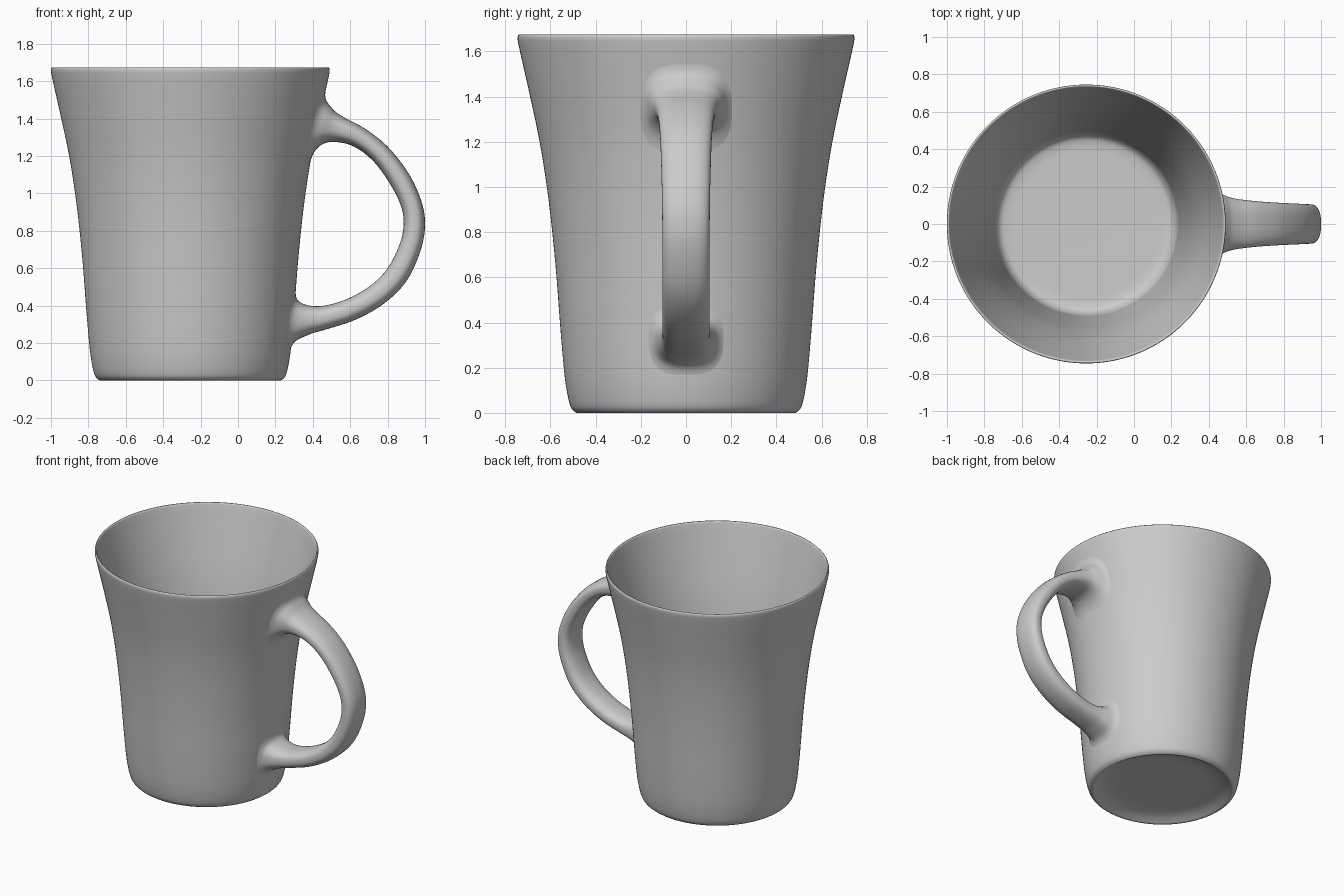
import bpy
import bmesh
from math import cos, sin, pi, sqrt, copysign

if "Cube" in bpy.data.objects:
    bpy.data.objects.remove(bpy.data.objects["Cube"])

CX = -0.255      # cup axis
SEG = 160        # steps around the cup


def smooth_path(pts, steps):
    """Catmull-Rom interpolation of tuples of any length."""
    out = []
    for i in range(len(pts) - 1):
        p0, p1 = pts[max(i - 1, 0)], pts[i]
        p2, p3 = pts[i + 1], pts[min(i + 2, len(pts) - 1)]
        for s in range(steps):
            t = s / steps
            out.append(tuple(
                b + 0.5 * t * (c - a + t * (2*a - 5*b + 4*c - d + t * (3*(b - c) + d - a)))
                for a, b, c, d in zip(p0, p1, p2, p3)))
    out.append(pts[-1])
    return out


def finish(bm, name):
    bmesh.ops.recalc_face_normals(bm, faces=bm.faces)
    mesh = bpy.data.meshes.new(name)
    bm.to_mesh(mesh)
    bm.free()
    for p in mesh.polygons:
        p.use_smooth = True
    obj = bpy.data.objects.new(name, mesh)
    bpy.context.collection.objects.link(obj)
    return obj


def bridge(bm, a, b):
    n = len(a)
    for i in range(n):
        bm.faces.new((a[i], a[(i + 1) % n], b[(i + 1) % n], b[i]))


# Cup: (radius, height) profiles for dished underside, outer wall, rim and inside
under = smooth_path([(0.28, 0.044), (0.35, 0.041), (0.41, 0.03), (0.45, 0.014),
                     (0.473, 0.002)], 3)
outer = smooth_path([(0.485, 0.0), (0.51, 0.025), (0.528, 0.10), (0.541, 0.20),
                     (0.558, 0.40), (0.573, 0.60), (0.592, 0.80), (0.616, 1.0),
                     (0.648, 1.2), (0.69, 1.4), (0.735, 1.6), (0.745, 1.65)], 4)
rim = [(0.7455, 1.662), (0.744, 1.67), (0.740, 1.674), (0.735, 1.672), (0.731, 1.66)]
inner = smooth_path([(0.716, 1.6), (0.664, 1.4), (0.615, 1.2), (0.577, 1.0),
                     (0.550, 0.8), (0.529, 0.6), (0.510, 0.4), (0.494, 0.2),
                     (0.485, 0.14), (0.46, 0.102), (0.42, 0.09), (0.38, 0.088)], 4)

bm = bmesh.new()
rings = []
for r, z in under + outer + rim + inner:
    rings.append([bm.verts.new((CX + r * cos(2*pi*k/SEG), r * sin(2*pi*k/SEG), z))
                  for k in range(SEG)])
for a, b in zip(rings, rings[1:]):
    bridge(bm, a, b)
bm.faces.new(rings[0])
bm.faces.new(rings[-1])
finish(bm, "cup")


def wall_x(y, z):
    """x of a point just inside the outer wall on the handle side."""
    for (r0, z0), (r1, z1) in zip(outer, outer[1:]):
        if z0 <= z <= z1:
            r = r0 + (r1 - r0) * (z - z0) / (z1 - z0) - 0.002
            return CX + sqrt(r * r - y * y)


# Handle: outer edge x, z / inner edge x, z / half width, flared at both roots
sections = smooth_path([
    (0.478, 1.57, 0.375, 1.11, 0.21), (0.482, 1.50, 0.405, 1.205, 0.178),
    (0.51, 1.447, 0.44, 1.255, 0.155), (0.57, 1.405, 0.51, 1.275, 0.136),
    (0.68, 1.345, 0.62, 1.25, 0.122), (0.80, 1.25, 0.73, 1.165, 0.114),
    (0.91, 1.11, 0.825, 1.03, 0.109), (0.98, 0.96, 0.875, 0.92, 0.106),
    (1.0, 0.83, 0.885, 0.83, 0.105), (0.975, 0.69, 0.865, 0.73, 0.105),
    (0.90, 0.53, 0.80, 0.60, 0.105), (0.78, 0.41, 0.70, 0.50, 0.105),
    (0.63, 0.325, 0.57, 0.43, 0.105), (0.48, 0.275, 0.45, 0.398, 0.106),
    (0.38, 0.245, 0.36, 0.405, 0.118), (0.315, 0.205, 0.32, 0.44, 0.14),
    (0.28, 0.14, 0.31, 0.52, 0.175)], 6)

bm = bmesh.new()
rings = []
N = 48
BLEND = 11       # rings over which each root melts into the wall
for j, (ox, oz, ix, iz, hw) in enumerate(sections):
    w = min(1, min(j, len(sections) - 1 - j) / BLEND)
    w = w * w * (3 - 2 * w)
    ring = []
    for k in range(N):
        c, s = cos(2*pi*k/N), sin(2*pi*k/N)
        u = copysign(abs(c) ** 0.8, c)     # rounded-box cross-section
        v = copysign(abs(s) ** 0.8, s)
        x = (ox + ix) / 2 + u * (ox - ix) / 2
        z = (oz + iz) / 2 + u * (oz - iz) / 2
        y = v * hw
        wall = wall_x(y, z)
        x = wall + w * max(x - wall, 0)
        ring.append(bm.verts.new((x, y, z)))
    rings.append(ring)
for a, b in zip(rings, rings[1:]):
    bridge(bm, a, b)
finish(bm, "handle")
